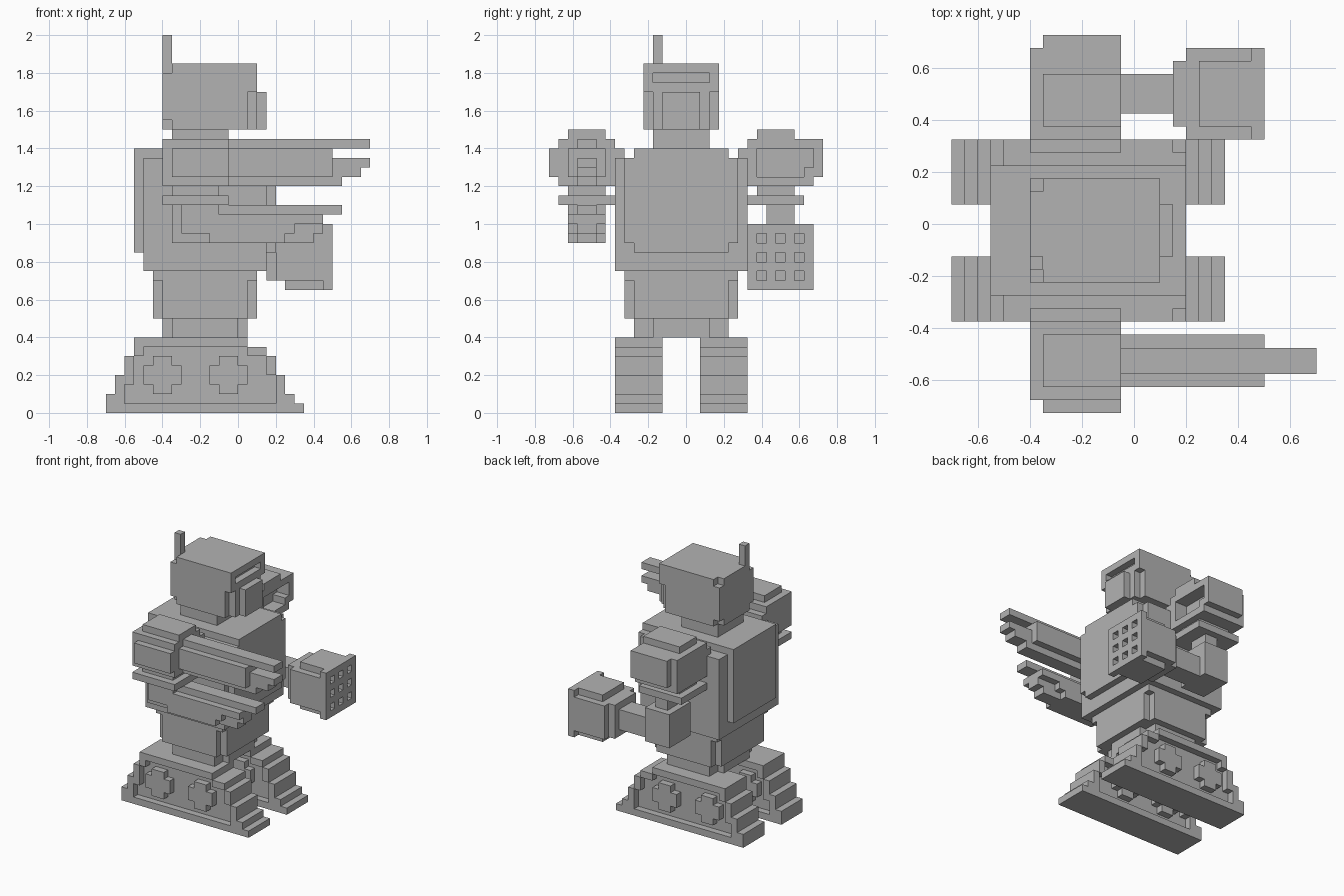
import bpy
import bmesh

UNIT = 0.05
Y_SHIFT = -0.025  # the body's middle plane lies slightly off centre

cube = bpy.data.objects.get("Cube")
if cube:
    bpy.data.objects.remove(cube, do_unlink=True)

grey = bpy.data.materials.new("plain grey")
grey.use_nodes = True
grey.diffuse_color = (0.45, 0.45, 0.45, 1)
grey.node_tree.nodes["Principled BSDF"].inputs["Base Color"].default_value = grey.diffuse_color

# The two triangle-free corner loops needed for each axis
SQUARE = ((0, 0), (1, 0), (1, 1), (0, 1))


class BlockPart:
    """A solid made from unit blocks: fill adds boxes, carve removes them."""

    def __init__(self, name, flip=False):
        self.name = name
        self.flip = flip
        self.cells = set()

    def block(self, x, y, z):
        if self.flip:
            y = (-y[1], -y[0])
        return {(i, j, k) for i in range(*x) for j in range(*y) for k in range(*z)}

    def fill(self, x, y, z):
        self.cells |= self.block(x, y, z)

    def fill_both(self, x, y, z):
        self.fill(x, y, z)
        self.fill(x, (-y[1], -y[0]), z)

    def carve(self, x, y, z):
        self.cells -= self.block(x, y, z)

    def carve_both(self, x, y, z):
        self.carve(x, y, z)
        self.carve(x, (-y[1], -y[0]), z)

    def build(self):
        bm = bmesh.new()
        corners = {}

        def corner(key):
            if key not in corners:
                i, j, k = key
                corners[key] = bm.verts.new((i * UNIT, j * UNIT + Y_SHIFT, k * UNIT))
            return corners[key]

        # Only the outer skin of the blocks gets faces
        for cell in sorted(self.cells):
            for axis in range(3):
                for side in (0, 1):
                    beside = list(cell)
                    beside[axis] += 2 * side - 1
                    if tuple(beside) in self.cells:
                        continue
                    loop = []
                    for u, v in SQUARE:
                        key = list(cell)
                        key[axis] += side
                        key[(axis + 1) % 3] += u
                        key[(axis + 2) % 3] += v
                        loop.append(corner(tuple(key)))
                    bm.faces.new(loop if side else loop[::-1])
        mesh = bpy.data.meshes.new(self.name)
        bm.to_mesh(mesh)
        bm.free()
        mesh.materials.append(grey)
        obj = bpy.data.objects.new(self.name, mesh)
        bpy.context.collection.objects.link(obj)


# Stepped crawler tracks with sunken side panels and raised wheels
for name, flip in (("left_track", False), ("right_track", True)):
    track = BlockPart(name, flip)
    wide = (2, 7)
    track.fill(x=(-14, 7), y=wide, z=(0, 1))
    track.fill(x=(-14, 6), y=wide, z=(1, 2))
    track.fill(x=(-13, 5), y=wide, z=(2, 4))
    track.fill(x=(-12, 4), y=wide, z=(4, 6))
    track.fill(x=(-11, 3), y=wide, z=(6, 7))
    track.fill(x=(-11, 1), y=wide, z=(7, 8))
    for side in ((2, 3), (6, 7)):
        track.carve(x=(-12, 4), y=side, z=(1, 3))
        track.carve(x=(-11, 4), y=side, z=(3, 4))
        track.carve(x=(-11, 3), y=side, z=(4, 6))
        track.carve(x=(-10, 1), y=side, z=(6, 7))
        for hub in (-8, -1):
            track.fill(x=(hub - 2, hub + 2), y=side, z=(3, 5))
            track.fill(x=(hub - 1, hub + 1), y=side, z=(2, 6))
    track.build()

# Hips with notched corners
hips = BlockPart("hips")
hips.fill(x=(-8, 1), y=(-3, 3), z=(8, 10))
hips.fill(x=(-7, 0), y=(-5, 5), z=(8, 10))
hips.build()

# Waist with notched corners below a full rim
waist = BlockPart("waist")
waist.fill(x=(-9, 2), y=(-6, 6), z=(10, 15))
waist.carve_both(x=(-9, -8), y=(5, 6), z=(10, 14))
waist.carve_both(x=(1, 2), y=(5, 6), z=(10, 14))
waist.build()

# Torso with raised chest plate and back plate
torso = BlockPart("torso")
torso.fill(x=(-10, 3), y=(-7, 7), z=(15, 27))
torso.fill(x=(-10, 4), y=(-5, 5), z=(17, 28))
torso.fill(x=(3, 4), y=(-6, 6), z=(18, 27))
torso.fill(x=(-11, -10), y=(-5, 5), z=(17, 28))
torso.build()

neck = BlockPart("neck")
neck.fill(x=(-7, -1), y=(-3, 3), z=(28, 30))
neck.build()

# Head with eye slot, cheek cuts, mouth block and clipped rear corners
head = BlockPart("head")
head.fill(x=(-8, 2), y=(-4, 4), z=(30, 37))
head.carve(x=(1, 2), y=(-3, 3), z=(35, 36))
head.carve_both(x=(1, 2), y=(3, 4), z=(30, 34))
head.fill(x=(2, 3), y=(-2, 2), z=(30, 34))
for level in ((30, 31), (36, 37)):
    head.carve_both(x=(-8, -7), y=(3, 4), z=level)
head.build()

antenna = BlockPart("antenna")
antenna.fill(x=(-8, -7), y=(-3, -2), z=(37, 40))
antenna.build()

# Right shoulder
right_shoulder = BlockPart("right_shoulder", flip=True)
right_shoulder.fill(x=(-8, -1), y=(7, 13), z=(24, 29))
right_shoulder.fill(x=(-8, -1), y=(6, 7), z=(25, 28))
right_shoulder.fill(x=(-7, -1), y=(13, 14), z=(25, 28))
right_shoulder.fill(x=(-7, -1), y=(8, 12), z=(29, 30))
right_shoulder.build()

# Left shoulder, a little wider and with a front socket
left_shoulder = BlockPart("left_shoulder")
left_shoulder.fill(x=(-8, -1), y=(7, 14), z=(24, 29))
left_shoulder.fill(x=(-8, -1), y=(6, 7), z=(25, 28))
left_shoulder.fill(x=(-7, -1), y=(14, 15), z=(25, 29))
left_shoulder.fill(x=(-7, -1), y=(8, 12), z=(29, 30))
left_shoulder.carve(x=(-3, -1), y=(8, 13), z=(25, 28))
left_shoulder.carve(x=(-3, -1), y=(13, 14), z=(26, 28))
left_shoulder.build()

# Collars hanging below both shoulders
for name, flip in (("left_collar", False), ("right_collar", True)):
    collar = BlockPart(name, flip)
    collar.fill(x=(-7, -2), y=(8, 12), z=(23, 24))
    collar.fill(x=(-8, -1), y=(7, 13), z=(22, 23))
    collar.build()

# Upper jaw of the right claw
upper_jaw = BlockPart("right_upper_jaw", flip=True)
middle = (9, 11)
upper_jaw.fill(x=(-1, 10), y=(8, 12), z=(25, 28))
upper_jaw.fill(x=(-1, 14), y=middle, z=(28, 29))
upper_jaw.fill(x=(-1, 14), y=middle, z=(26, 27))
upper_jaw.fill(x=(-1, 13), y=middle, z=(25, 26))
upper_jaw.fill(x=(-1, 11), y=middle, z=(24, 25))
upper_jaw.build()

# Lower jaw of the right claw, running back to the elbow
lower_jaw = BlockPart("right_lower_jaw", flip=True)
lower_jaw.fill(x=(-7, 8), y=middle, z=(18, 19))
lower_jaw.fill(x=(-7, 9), y=middle, z=(19, 21))
lower_jaw.fill(x=(-7, 11), y=middle, z=(21, 22))
lower_jaw.fill(x=(-6, -2), y=(8, 12), z=(21, 22))
lower_jaw.fill(x=(-6, 9), y=(8, 12), z=(20, 21))
lower_jaw.fill(x=(-6, 6), y=(8, 12), z=(19, 20))
lower_jaw.fill(x=(-3, 5), y=(8, 12), z=(18, 19))
lower_jaw.build()

# Left arm
left_arm = BlockPart("left_arm")
left_arm.fill(x=(-5, -3), y=(9, 12), z=(20, 22))
left_arm.fill(x=(-6, -2), y=(8, 13), z=(15, 20))
left_arm.fill(x=(-2, 3), y=(9, 12), z=(15, 18))
left_arm.build()

# Left hammer fist with raised sides and a pierced striking face
fist = BlockPart("left_fist")
fist.fill(x=(3, 4), y=(8, 13), z=(14, 19))
fist.fill(x=(4, 9), y=(7, 14), z=(14, 19))
fist.fill(x=(5, 9), y=(8, 13), z=(13, 20))
fist.fill(x=(9, 10), y=(7, 14), z=(13, 20))
for across in (8, 10, 12):
    for up in (14, 16, 18):
        fist.carve(x=(9, 10), y=(across, across + 1), z=(up, up + 1))
fist.build()
